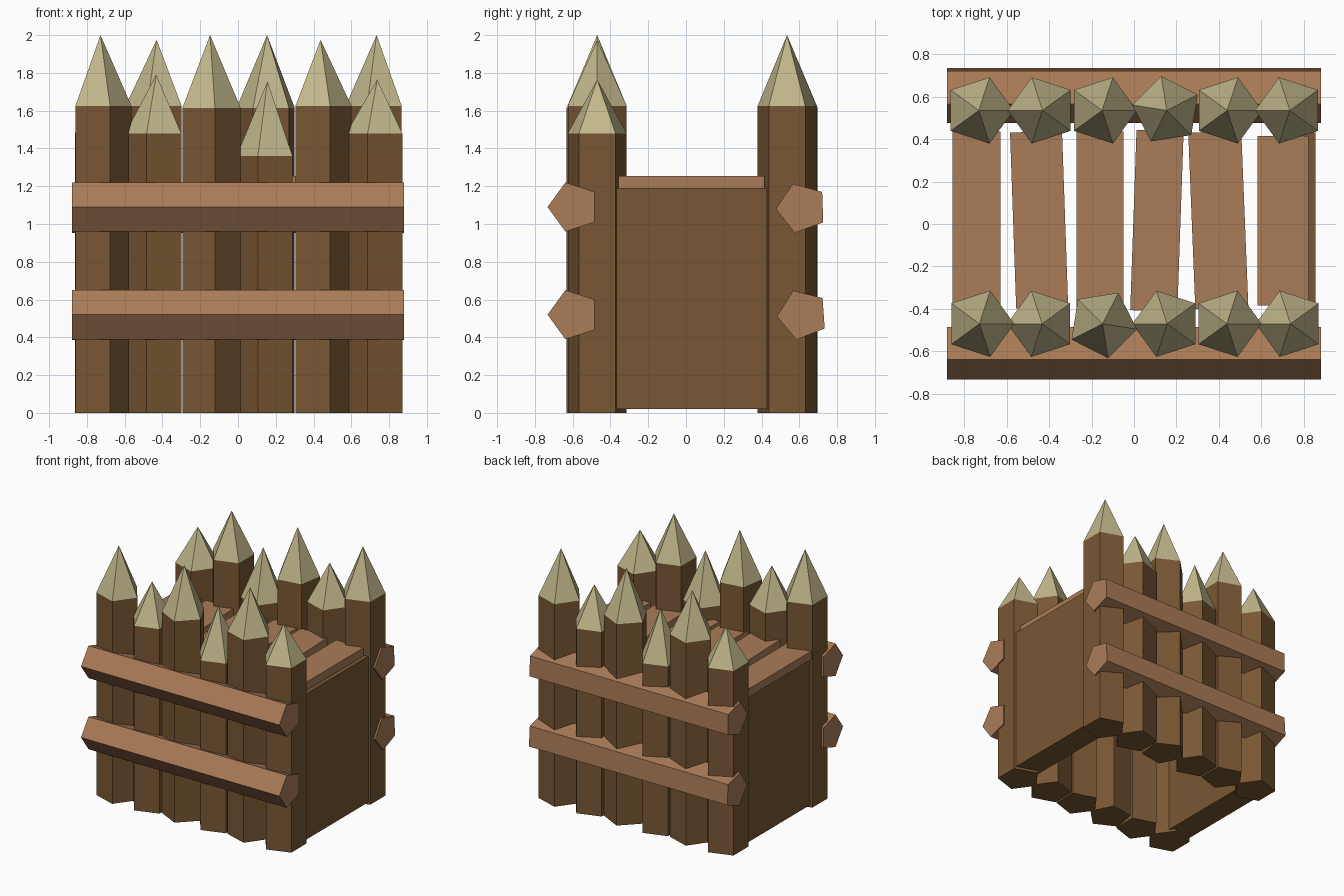
import bpy, bmesh
from math import radians, cos, sin, pi
from mathutils import Vector

if "Cube" in bpy.data.objects:
    bpy.data.objects.remove(bpy.data.objects["Cube"])


def material(name, rgb):
    m = bpy.data.materials.new(name)
    m.diffuse_color = (*rgb, 1)
    m.use_nodes = True
    m.node_tree.nodes["Principled BSDF"].inputs["Base Color"].default_value = m.diffuse_color
    return m


BARK = material("dark_wood", (0.19, 0.095, 0.033))
PLANK = material("light_wood", (0.40, 0.20, 0.095))
TIP = material("cut_wood", (0.54, 0.48, 0.26))


def finish(name, bm, mat):
    bmesh.ops.recalc_face_normals(bm, faces=bm.faces[:])
    me = bpy.data.meshes.new(name)
    bm.to_mesh(me)
    bm.free()
    me.materials.append(mat)
    ob = bpy.data.objects.new(name, me)
    bpy.context.collection.objects.link(ob)
    return ob


def ring(r, deg):
    """Five points of a pentagon with its first corner at angle deg."""
    return [(r * cos(radians(deg) + i * 2 * pi / 5),
             r * sin(radians(deg) + i * 2 * pi / 5)) for i in range(5)]


def extrude(name, points, direction, mat):
    bm = bmesh.new()
    f = bm.faces.new([bm.verts.new(p) for p in points])
    top = bmesh.ops.extrude_face_region(bm, geom=[f], use_keep_orig=True)["geom"]
    bmesh.ops.translate(bm, vec=Vector(direction),
                        verts=[v for v in top if isinstance(v, bmesh.types.BMVert)])
    return finish(name, bm, mat)


def stake(name, x, y, deg, shoulder, apex):
    pts = [(x + a, y + b) for a, b in ring(0.164, deg)]
    extrude(name, [(a, b, 0) for a, b in pts], (0, 0, shoulder), BARK)
    bm = bmesh.new()
    base = [bm.verts.new((a, b, shoulder)) for a, b in pts]
    peak = bm.verts.new((x, y, apex))
    bm.faces.new(base)
    for i in range(5):
        bm.faces.new((base[i], base[(i + 1) % 5], peak))
    finish(name + "_tip", bm, TIP)


def box(name, center, size, mat, deg=0):
    bm = bmesh.new()
    bmesh.ops.create_cube(bm, size=1)
    bmesh.ops.scale(bm, vec=size, verts=bm.verts[:])
    ob = finish(name, bm, mat)
    ob.location = center
    ob.rotation_euler.z = radians(deg)
    return ob


# Stakes: x, corner angle, shoulder height, tip height (front row)
stakes = [(-0.728, 0, 1.625, 2.0), (-0.433, 180, 1.48, 1.79),
          (-0.148, -9, 1.615, 2.0), (0.156, 180, 1.36, 1.755),
          (0.437, 0, 1.625, 1.975), (0.737, 180, 1.48, 1.765)]
for i, (x, deg, shoulder, apex) in enumerate(stakes):
    stake(f"front_stake_{i + 1}", x, -0.47, deg, shoulder, apex)
    # the back row is the front row turned half way round
    stake(f"back_stake_{i + 1}", -x + 0.006, 0.535, deg + 180, shoulder, apex)

# Cross rails
for name, y, z, deg in [("front_rail_low", -0.596, 0.52, 180),
                        ("front_rail_high", -0.596, 1.09, 180),
                        ("back_rail_low", 0.618, 0.52, 184),
                        ("back_rail_high", 0.613, 1.085, 182)]:
    extrude(name, [(-0.88, y + a, z + b) for a, b in ring(0.137, deg)],
            (1.76, 0, 0), PLANK)

# End walls
box("right_wall", (0.755, 0.03, 0.605), (0.2, 0.8, 1.17), BARK)
box("left_wall", (-0.745, 0.035, 0.605), (0.2, 0.8, 1.17), BARK)

# Walkway planks: x, y, width, length, turn
planks = [(-0.742, 0.02, 0.225, 0.83, 0), (-0.447, 0.02, 0.245, 0.83, 2),
          (-0.16, 0.02, 0.222, 0.83, 0), (0.108, 0.015, 0.222, 0.85, -2),
          (0.397, 0.02, 0.25, 0.83, 2.3), (0.702, 0.015, 0.24, 0.8, 0)]
for i, (x, y, w, l, deg) in enumerate(planks):
    box(f"walkway_plank_{i + 1}", (x, y, 1.222), (w, l, 0.066), PLANK, deg)
